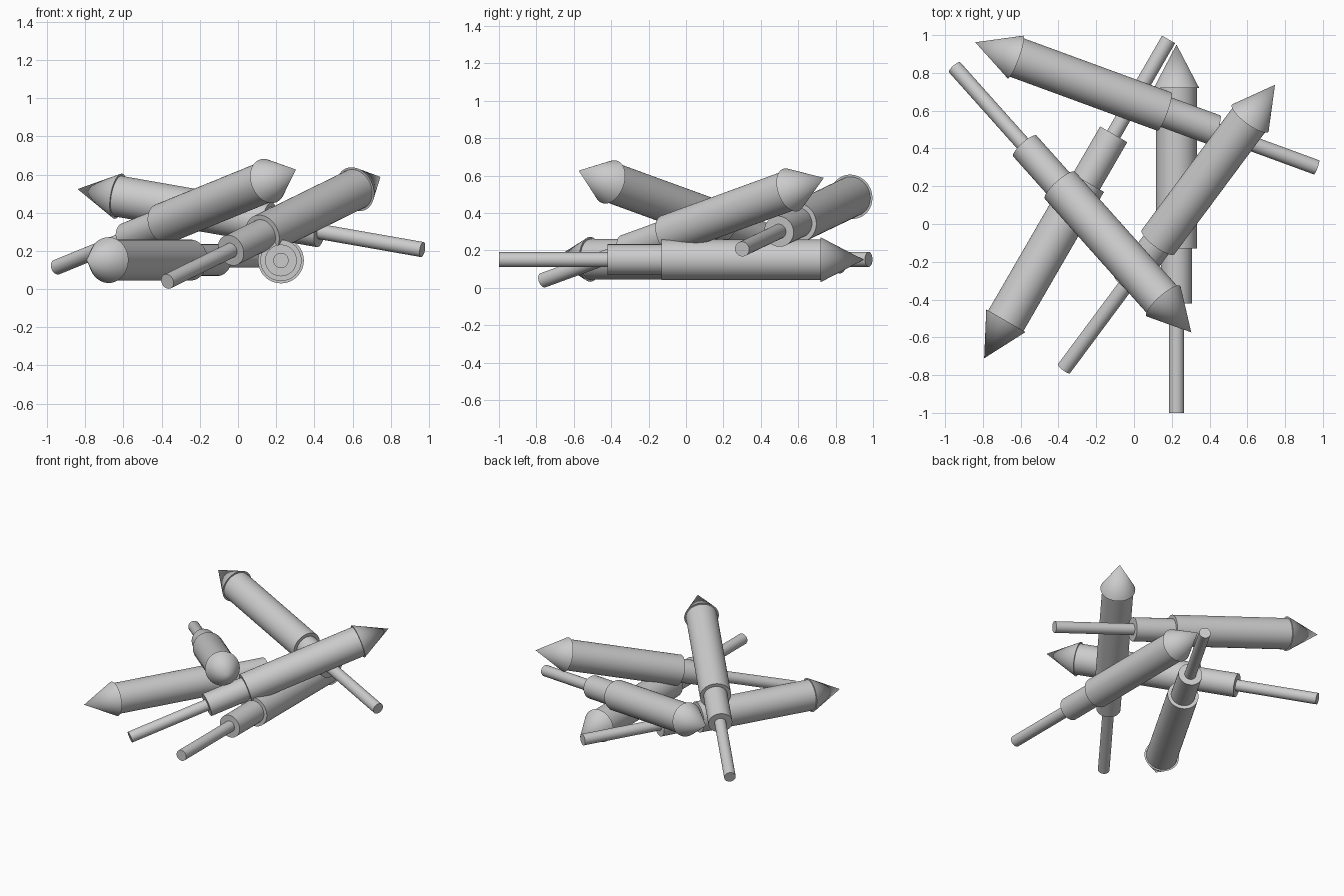
import bpy
import math
from mathutils import Vector

if "Cube" in bpy.data.objects:
    bpy.data.objects.remove(bpy.data.objects["Cube"])

LENGTH = 1.95
SIDES = 48

# (part name, start along axis, end along axis, start radius, end radius)
PARTS = [
    ("stick", 0.0, 0.58, 0.04, 0.04),
    ("motor_tube", 0.58, 0.87, 0.083, 0.083),
    ("body_tube", 0.87, 1.72, 0.108, 0.108),
    ("nose_cone", 1.72, LENGTH, 0.12, 0.0),
]

# (stick end, nose tip) of every firework rocket in the pile
ROCKETS = [
    ((0.225, -1.0, 0.15), (0.225, 0.95, 0.15)),
    ((0.183, 0.977, 0.152), (-0.787, -0.70, 0.152)),
    ((-0.95, 0.83, 0.115), (0.30, -0.57, 0.625)),
    ((0.966, 0.30, 0.207), (-0.835, 0.96, 0.523)),
    ((-0.37, -0.765, 0.04), (0.745, 0.735, 0.587)),
]


def add_part(name, tail, axis, start, end, r1, r2):
    """Closed cylinder or cone between two distances along the rocket axis."""
    bpy.ops.mesh.primitive_cone_add(
        vertices=SIDES, radius1=r1, radius2=r2, depth=end - start,
        location=tail + axis * (start + end) / 2,
        rotation=axis.to_track_quat('Z', 'Y').to_euler())
    obj = bpy.context.object
    obj.name = name
    bpy.ops.object.shade_smooth_by_angle(angle=math.radians(30))


for i, (tail, tip) in enumerate(ROCKETS, 1):
    tail, tip = Vector(tail), Vector(tip)
    axis = (tip - tail).normalized()
    for part, start, end, r1, r2 in PARTS:
        add_part(f"rocket_{i}_{part}", tail, axis, start, end, r1, r2)
